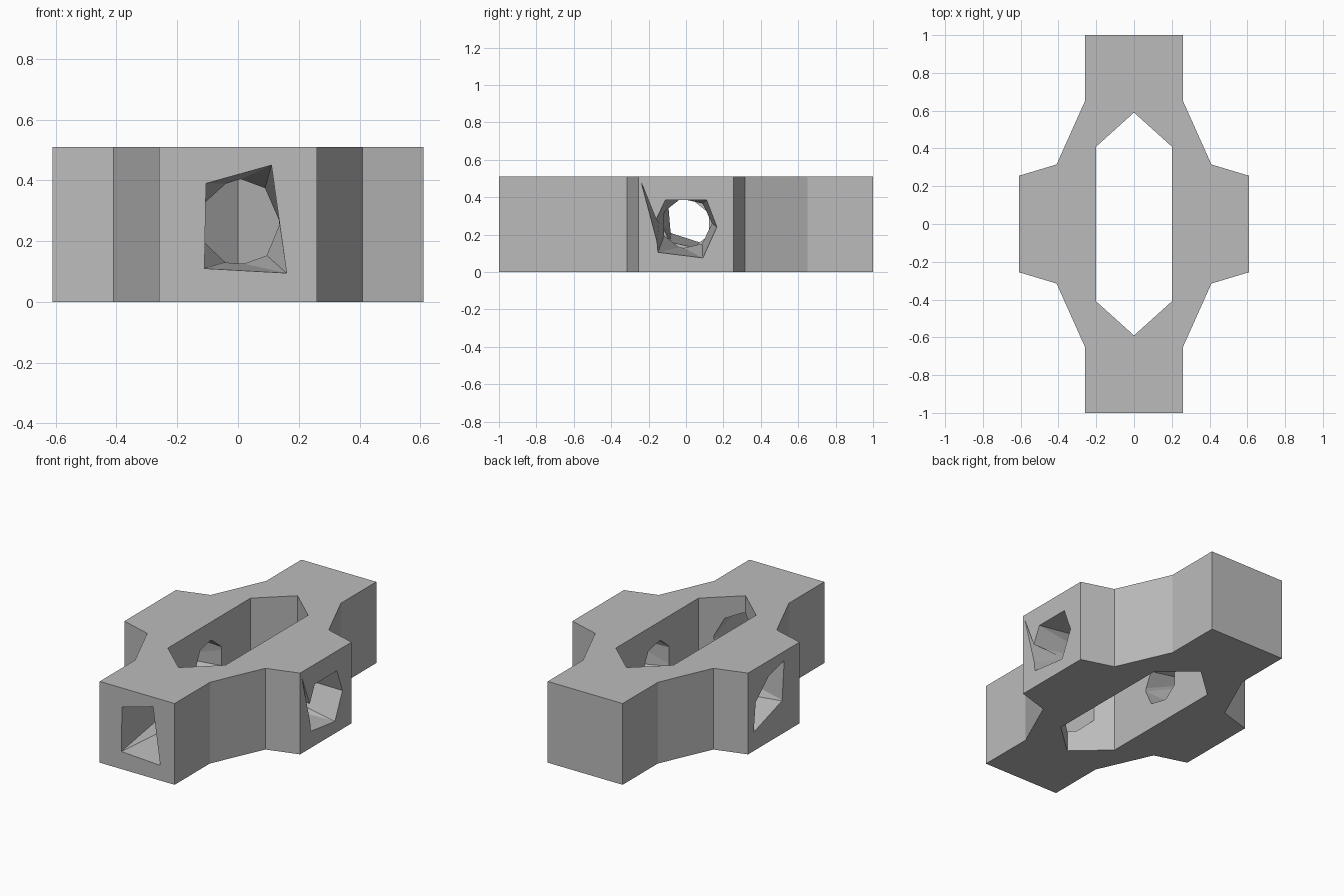
import bpy, bmesh, math
from mathutils import Matrix

cube = bpy.data.objects.get("Cube")
if cube:
    bpy.data.objects.remove(cube, do_unlink=True)

HEIGHT = 0.51
grey = bpy.data.materials.new("plain grey")
grey.use_nodes = True
COLOUR = (0.5, 0.5, 0.5, 1)
grey.diffuse_color = COLOUR
grey.node_tree.nodes["Principled BSDF"].inputs["Base Color"].default_value = COLOUR


def add_object(name, bm):
    bmesh.ops.recalc_face_normals(bm, faces=bm.faces)
    mesh = bpy.data.meshes.new(name)
    bm.to_mesh(mesh)
    bm.free()
    mesh.materials.append(grey)
    obj = bpy.data.objects.new(name, mesh)
    bpy.context.collection.objects.link(obj)
    return obj


def prism(name, quarter, z0, z1):
    """Extrude an outline given by its +x, -y quarter, mirrored both ways."""
    half = quarter + [(x, -y) for x, y in reversed(quarter)]
    pts = half + [(-x, y) for x, y in reversed(half)]
    pts = list(dict.fromkeys(pts))
    bm = bmesh.new()
    face = bm.faces.new([bm.verts.new((x, y, z0)) for x, y in pts])
    ext = bmesh.ops.extrude_face_region(bm, geom=[face])
    top = [v for v in ext["geom"] if isinstance(v, bmesh.types.BMVert)]
    bmesh.ops.translate(bm, verts=top, vec=(0, 0, z1 - z0))
    return add_object(name, bm)


def tunnel(name, rings, angle):
    """Hull through (depth, outline) rings, turned to face one arm."""
    bm = bmesh.new()
    for depth, outline in rings:
        for u, z in outline:
            bm.verts.new((u, -depth, z))
    bmesh.ops.convex_hull(bm, input=bm.verts)
    bmesh.ops.dissolve_degenerate(bm, dist=1e-5, edges=bm.edges)
    bm.transform(Matrix.Rotation(math.radians(angle), 4, "Z"))
    return add_object(name, bm)


# Cross-shaped block with a long six-sided well
body = prism("cross_block", [(0.26, -1), (0.26, -0.65), (0.41, -0.315), (0.61, -0.255)], 0, HEIGHT)
cutters = [prism("well_cutter", [(0.0, -0.59), (0.2, -0.41)], -0.1, HEIGHT + 0.1)]

# Faceted tunnels narrowing from each arm end to a seven-sided inner mouth
mouth = [(0.005 + 0.13 * math.cos(i * math.tau / 7), 0.262 + 0.13 * math.sin(i * math.tau / 7))
         for i in range(7)]
ends = {
    "front": (0, 1.0, 0.57, 0.44, [(-0.105, 0.39), (0.11, 0.45), (0.16, 0.095), (-0.11, 0.11)]),
    "back": (180, 1.0, 0.57, 0.44, [(-0.14, 0.36), (0.13, 0.45), (0.165, 0.095), (-0.137, 0.18)]),
    "left": (90, 0.61, 0.2, 0.15, [(-0.165, 0.27), (-0.11, 0.385), (0.11, 0.385), (0.165, 0.24),
                                   (0.09, 0.075), (-0.15, 0.105)]),
    "right": (-90, 0.61, 0.2, 0.15, [(0.1, 0.45), (0.08, 0.21), (-0.2, 0.12), (-0.18, 0.3),
                                     (-0.05, 0.415)]),
}
for side, (angle, face, inner, stop, outline) in ends.items():
    rings = [(face + 0.02, outline), (face, outline), (inner, mouth), (stop, mouth)]
    cutters.append(tunnel(side + "_tunnel_cutter", rings, angle))

# Thin chipped notch beside the left tunnel
notch = [(-0.24, 0.48), (-0.14, 0.105), (-0.16, 0.28)]
cutters.append(tunnel("notch_cutter", [(0.63, notch), (0.61, notch), (0.4, [(-0.14, 0.25)])], 90))

for cutter in cutters:
    cutter.hide_render = True
    cutter.hide_set(True)
    mod = body.modifiers.new(cutter.name, "BOOLEAN")
    mod.operation = "DIFFERENCE"
    mod.solver = "EXACT"
    mod.object = cutter
